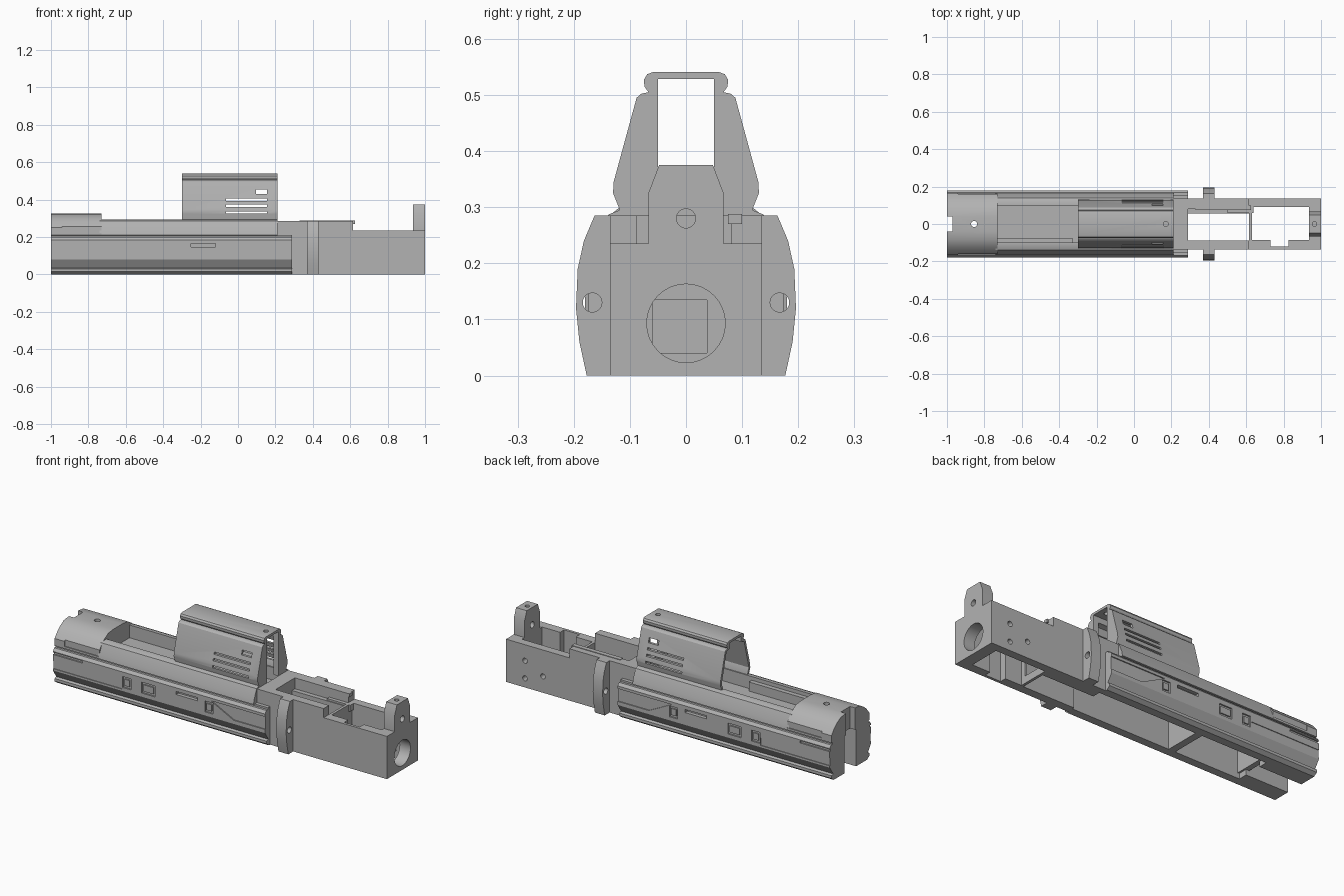
import bpy, bmesh, math
from mathutils import Matrix

cube = bpy.data.objects.get("Cube")
if cube:
    bpy.data.objects.remove(cube, do_unlink=True)

grey = bpy.data.materials.new("mid grey")
grey.use_nodes = True
grey.diffuse_color = (0.45, 0.45, 0.45, 1)
grey.node_tree.nodes["Principled BSDF"].inputs["Base Color"].default_value = (0.45, 0.45, 0.45, 1)


def finish(name, bm):
    bmesh.ops.recalc_face_normals(bm, faces=bm.faces[:])
    mesh = bpy.data.meshes.new(name)
    bm.to_mesh(mesh)
    bm.free()
    mesh.materials.append(grey)
    obj = bpy.data.objects.new(name, mesh)
    bpy.context.collection.objects.link(obj)
    return obj


def prism(name, profile, x0, x1, side=1):
    """Extrude a (y, z) outline along x; side=-1 mirrors it."""
    bm = bmesh.new()
    face = bm.faces.new([bm.verts.new((x0, side * y, z)) for y, z in profile])
    out = bmesh.ops.extrude_face_region(bm, geom=[face])
    moved = [v for v in out["geom"] if isinstance(v, bmesh.types.BMVert)]
    bmesh.ops.translate(bm, verts=moved, vec=(x1 - x0, 0, 0))
    return finish(name, bm)


def box(name, x, y, z):
    return prism(name, [(y[0], z[0]), (y[1], z[0]), (y[1], z[1]), (y[0], z[1])], x[0], x[1])


def rod(center, radius, length, axis):
    bm = bmesh.new()
    turn = {"X": Matrix.Rotation(math.pi / 2, 4, "Y"),
            "Y": Matrix.Rotation(math.pi / 2, 4, "X"), "Z": Matrix()}[axis]
    bmesh.ops.create_cone(bm, cap_ends=True, segments=32, radius1=radius, radius2=radius,
                          depth=length, matrix=Matrix.Translation(center) @ turn)
    return finish("drill", bm)


def cut(obj, *cutters):
    """Subtract each cutter and throw it away."""
    for cutter in cutters:
        mod = obj.modifiers.new("cut", "BOOLEAN")
        mod.operation = "DIFFERENCE"
        mod.solver = "EXACT"
        mod.object = cutter
        bpy.context.view_layer.update()
        deps = bpy.context.evaluated_depsgraph_get()
        mesh = bpy.data.meshes.new_from_object(obj.evaluated_get(deps))
        obj.modifiers.clear()
        obj.data = mesh
        bpy.data.objects.remove(cutter, do_unlink=True)


def mirrored(half):
    return half + [(-y, z) for y, z in reversed(half)]


rail = [(.1, 0), (.145, 0), (.165, .015), (.165, .03), (.15, .035), (.18, .08), (.18, .185),
        (.168, .2), (.155, .2), (.155, .21), (.1, .21)]
shoulder = [(.1, .205), (.165, .21), (.16, .235), (.138, .287), (.118, .295), (.1, .295)]
ear = [(.125, 0), (.177, 0), (.19, .06), (.196, .12), (.193, .19), (.182, .24),
       (.163, .285), (.125, .285)]

for side, label in ((1, "left"), (-1, "right")):
    def across(a, b):
        return sorted((side * a, side * b))

    # Long grooved side wall with shallow pockets
    wall = prism(label + "_side_wall", rail, -1, .29, side)
    depth = across(.172, .2)
    cut(wall,
        box("slot", (-.25, -.12), across(.16, .2), (.148, .165)),
        box("end_panel", (-1.01, -.58), across(.176, .2), (.09, .132)),
        box("upper_groove", (-1.01, -.82), depth, (.168, .18)))
    for x, w in ((-.55, .025), (-.42, .04), (-.05, .025)):
        cut(wall, box("pocket", (x - w, x + w), depth, (.1, .16)))
        box(label + "_pocket_insert", (x - w + .01, x + w - .01), across(.17, .179), (.112, .148))
    wedge = prism("wedge", [(.174, .1), (.2, .1), (.2, .17), (.174, .17)], -.04, .3, side)
    for v in wedge.data.vertices:
        if v.co.x < 0 and v.co.z < .15:
            v.co.x = .1
    cut(wall, wedge)

    # Rounded shoulder above the wall
    prism(label + "_shoulder", shoulder, -.74, .21, side)
    # Thick wall beside the rear slot
    box(label + "_rear_cheek", (-1, -.74), across(.05, .12), (0, .25))
    # Mounting ear with a screw hole
    lug = prism(label + "_ear", ear, .37, .43, side)
    cut(lug, rod((.4, side * .167, .13), .017, .2, "X"))

# Rear arched cap
arch = mirrored([(.11, .205), (.165, .21), (.165, .25), (.14, .282), (.118, .3), (.085, .32), (.04, .325)])
cap = prism("rear_cap", arch, -1, -.73)
cut(cap, box("notch", (-1.1, -.97), (-.04, .04), (.1, .4)),
    rod((-.855, 0, .27), .016, .3, "Z"))
for side in (1, -1):
    cut(cap, box("cap_recess", (-.94, -.7), sorted((side * .16, side * .2)), (.222, .262)))

# Recessed deck and inner webs
deck = box("recessed_deck", (-.74, .21), (-.11, .11), (.205, .225))
box("deck_ledge", (-.73, -.33), (-.105, -.075), (.22, .275))
box("middle_web", (-.34, -.3), (-.11, .11), (0, .21))
box("rear_web", (-.76, -.73), (-.11, .11), (.03, .21))

# Hollow sight housing
housing_half = [(.118, .285), (.118, .295), (.13, .325), (.129, .345), (.088, .495), (.08, .502),
                (.067, .505), (.074, .515), (.075, .527), (.069, .537), (.058, .541)]
housing = prism("sight_housing", mirrored(housing_half), -.3, .21)
inside = mirrored([(.106, .27), (.106, .297), (.118, .33), (.076, .49), (.056, .497)])
cut(housing, prism("hollow", inside, -.4, .18),
    box("window", (-.4, .3), (-.05, .05), (.26, .528)),
    rod((.17, 0, .54), .013, .1, "Z"))
for z in (.332, .368, .4):
    cut(housing, box("vent", (-.065, .155), (-.3, .3), (z - .006, z + .006)))
cut(housing, box("side_port", (.095, .155), (-.3, .3), (.43, .455)))

# Front receiver block
block = box("front_block", (.21, 1), (-.135, .135), (0, .285))
cut(block,
    box("step", (.615, 1.1), (-.2, .2), (.235, .4)),
    box("rear_well", (.29, .615), (-.088, .055), (-.1, .4)),
    box("side_relief", (.29, .615), (.05, .08), (.225, .4)),
    box("under_deck", (.2, .3), (-.1, .1), (-.1, .2)),
    box("front_well", (.63, .935), (-.085, .09), (-.1, .4)),
    box("wall_pocket", (.73, .825), (-.12, -.08), (-.1, .4)),
    box("web_opening", (.6, .65), (-.06, .037), (.04, .135)),
    rod((.97, 0, .093), .07, .2, "X"))
for x, z in ((.885, .147), (.885, .05), (.776, .09)):
    cut(block, rod((x, .12, z), .014, .1, "Y"))
# Rail lips over the rear well
box("left_lip", (.33, .625), (.075, .1), (.27, .288))
box("inner_catch", (.5, .64), (.06, .09), (.2, .235))

# Drilled front post
post = prism("front_post", mirrored([(.067, .23), (.067, .325), (.048, .375)]), .935, 1)
cut(post, rod((.97, 0, .28), .017, .2, "X"), rod((.965, 0, .37), .012, .06, "Z"))

# Crisp edges, smooth curves
for obj in bpy.context.scene.objects:
    if obj.type == "MESH":
        obj.select_set(True)
        bpy.context.view_layer.objects.active = obj
bpy.ops.object.shade_smooth_by_angle(angle=math.radians(25))
